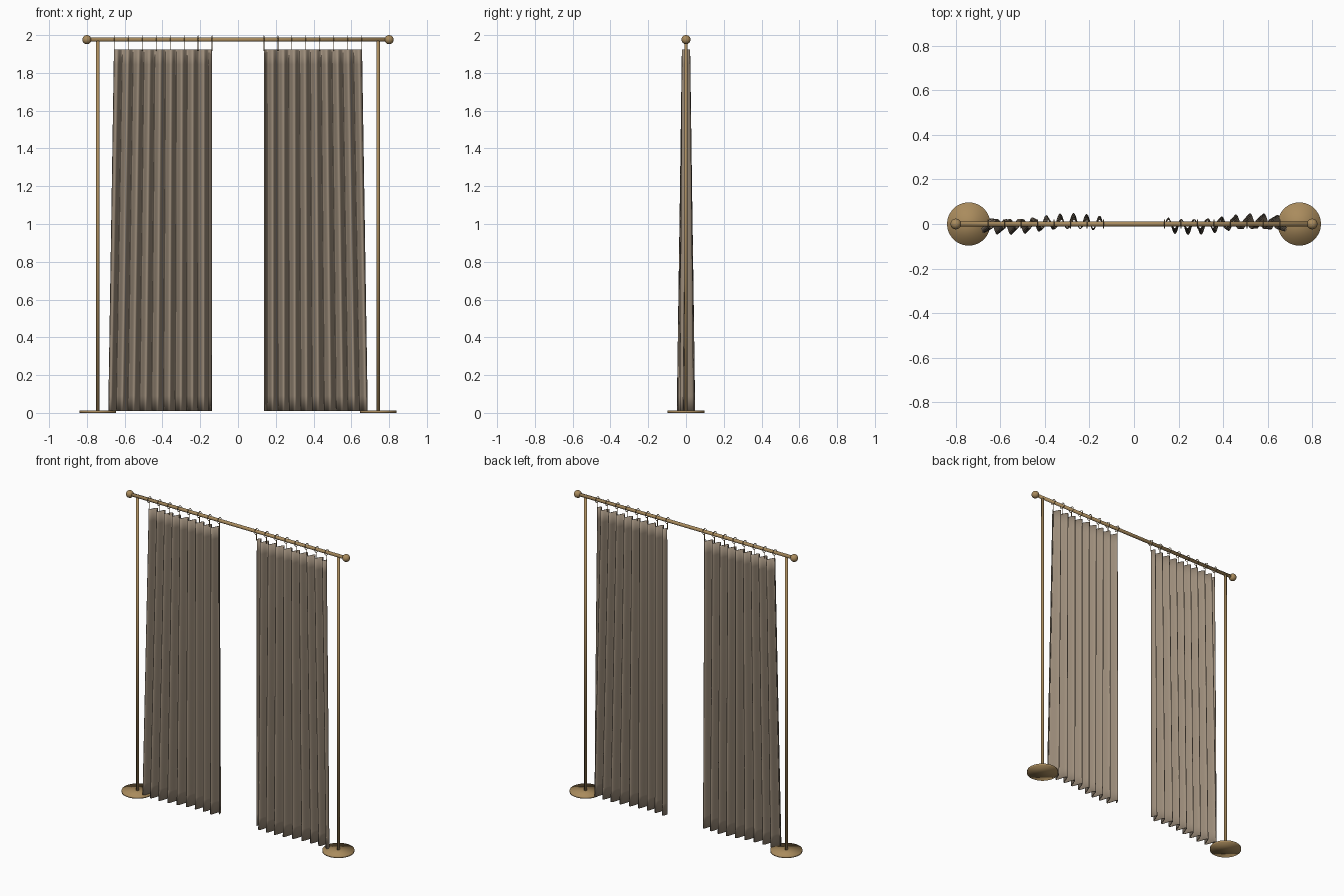
import bpy, bmesh
from math import sin, pi
from mathutils import Matrix, Vector

cube = bpy.data.objects.get("Cube")
if cube:
    bpy.data.objects.remove(cube, do_unlink=True)


def material(name, rgb):
    m = bpy.data.materials.new(name)
    m.use_nodes = True
    m.diffuse_color = (*rgb, 1)
    m.node_tree.nodes["Principled BSDF"].inputs["Base Color"].default_value = (*rgb, 1)
    return m


BRASS = material("aged brass", (0.40, 0.26, 0.11))
LINEN = material("taupe linen", (0.34, 0.27, 0.20))

ROD_Z = 1.976
POST_X = 0.742
HEM_Z, HEAD_Z = 0.01, 1.925


def finish(name, bm, mat):
    me = bpy.data.meshes.new(name)
    for f in bm.faces:
        f.smooth = True
    bm.to_mesh(me)
    bm.free()
    me.materials.append(mat)
    ob = bpy.data.objects.new(name, me)
    bpy.context.collection.objects.link(ob)
    return ob


def bar(name, a, b, r, sides=24):
    a, b = Vector(a), Vector(b)
    d = b - a
    turn = d.to_track_quat("Z", "Y").to_matrix().to_4x4()
    bm = bmesh.new()
    bmesh.ops.create_cone(bm, cap_ends=True, segments=sides, radius1=r, radius2=r,
                          depth=d.length, matrix=Matrix.Translation((a + b) / 2) @ turn)
    return finish(name, bm, BRASS)


def ball(name, centre, r):
    bm = bmesh.new()
    bmesh.ops.create_uvsphere(bm, u_segments=24, v_segments=16, radius=r,
                              matrix=Matrix.Translation(centre))
    return finish(name, bm, BRASS)


def ring(name, x):
    # Thin ring around the rod, with a hook wire down to the curtain
    bpy.ops.mesh.primitive_torus_add(major_radius=0.019, minor_radius=0.002,
                                     major_segments=24, minor_segments=8,
                                     location=(x, 0, ROD_Z), rotation=(0, pi / 2, 0))
    ob = bpy.context.object
    ob.name = name
    ob.data.materials.append(BRASS)
    bpy.ops.object.shade_smooth()
    bar(name + "_hook", (x, 0, ROD_Z - 0.018), (x, 0, HEAD_Z - 0.01), 0.002, 8)


def curtain(name, side):
    # Pleated sheet: folds deepen and the outer edge flares toward the hem
    cols, rows, waves = 180, 24, 9
    bm = bmesh.new()
    grid = []
    for j in range(rows + 1):
        v = j / rows
        z = HEAD_Z + (HEM_Z - HEAD_Z) * v
        row = []
        for i in range(cols + 1):
            u = i / cols
            x = 0.14 + u * (0.515 + 0.03 * v)
            across = u if side > 0 else 1 - u
            fold = (0.02 + 0.013 * v) * sin(2 * pi * waves * u + 0.5 * v * sin(5 * u))
            drift = -0.014 * v * sin(2 * pi * across * 0.95 + 0.3)
            row.append(bm.verts.new((side * x, fold + drift, z)))
        grid.append(row)
    for j in range(rows):
        for i in range(cols):
            q = [grid[j][i], grid[j + 1][i], grid[j + 1][i + 1], grid[j][i + 1]]
            bm.faces.new(q if side > 0 else q[::-1])
    ob = finish(name, bm, LINEN)
    cloth = ob.modifiers.new("cloth thickness", "SOLIDIFY")
    cloth.thickness = 0.004
    cloth.offset = 0


# Rod with end balls
bar("rod", (-0.8, 0, ROD_Z), (0.8, 0, ROD_Z), 0.011)

for side, label in ((-1, "right"), (1, "left")):
    ball("end_ball_" + label, (side * 0.8, 0, ROD_Z), 0.024)
    # Post on a thin round foot
    bar("post_" + label, (side * POST_X, 0, 0.005), (side * POST_X, 0, ROD_Z), 0.009)
    bar("foot_" + label, (side * POST_X, 0, 0), (side * POST_X, 0, 0.012), 0.097, 48)
    curtain("curtain_" + label, side)
    for k in range(8):
        ring(f"ring_{label}_{k + 1}", side * (0.137 + 0.0741 * k))
